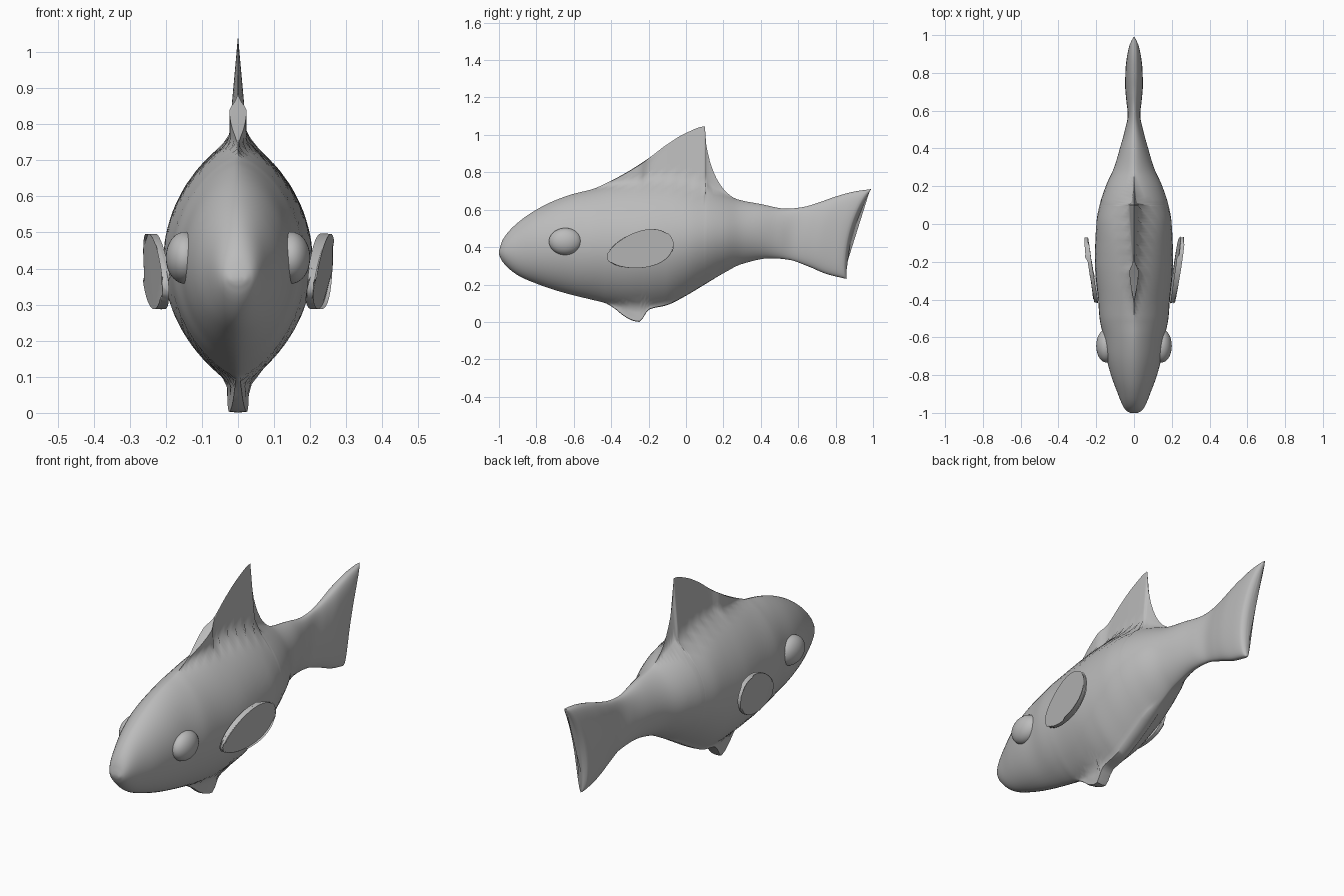
import bpy, bmesh, math
from mathutils import Matrix, Vector

if "Cube" in bpy.data.objects:
    bpy.data.objects.remove(bpy.data.objects["Cube"])

grey = bpy.data.materials.new("plain grey")
grey.diffuse_color = (0.5, 0.5, 0.5, 1)
grey.use_nodes = True
grey.node_tree.nodes["Principled BSDF"].inputs["Base Color"].default_value = grey.diffuse_color


def curve(pts):
    """Monotone cubic through (y, value) points."""
    d = [(b[1] - a[1]) / (b[0] - a[0]) for a, b in zip(pts, pts[1:])]
    m = [d[0]] + [2 * p * q / (p + q) if p * q > 0 else 0 for p, q in zip(d, d[1:])] + [d[-1]]

    def f(y):
        i = 0
        while i < len(pts) - 2 and y > pts[i + 1][0]:
            i += 1
        (y0, a), (y1, b) = pts[i], pts[i + 1]
        h = y1 - y0
        t = min(max((y - y0) / h, 0), 1)
        return ((2*t**3 - 3*t*t + 1) * a + (t**3 - 2*t*t + t) * h * m[i]
                + (3*t*t - 2*t**3) * b + (t**3 - t*t) * h * m[i + 1])
    return f


def finish(bm, name):
    bmesh.ops.recalc_face_normals(bm, faces=bm.faces)
    mesh = bpy.data.meshes.new(name)
    bm.to_mesh(mesh)
    bm.free()
    mesh.materials.append(grey)
    ob = bpy.data.objects.new(name, mesh)
    bpy.context.collection.objects.link(ob)
    bpy.ops.object.select_all(action='DESELECT')
    bpy.context.view_layer.objects.active = ob
    ob.select_set(True)
    bpy.ops.object.shade_smooth_by_angle(angle=math.radians(50))
    return ob


# Side outline (with fins), body core without fins, half width and roundness
top = curve([(-1, .38), (-.98, .44), (-.9, .53), (-.8, .6), (-.7, .65), (-.6, .685), (-.5, .71),
             (-.4, .755), (-.3, .81), (-.2, .875), (-.1, .95), (0, 1.01), (.1, 1.045),
             (.108, .95), (.13, .85), (.17, .755), (.22, .69), (.27, .657), (.4, .63),
             (.54, .605), (.62, .613), (.7, .635), (.8, .67), (.9, .697), (.99, .71)])
bottom = curve([(-1, .36), (-.98, .32), (-.9, .25), (-.8, .205), (-.7, .17), (-.6, .142),
                (-.5, .118), (-.43, .1), (-.38, .07), (-.33, .03), (-.28, .005), (-.25, 0),
                (-.23, .02), (-.2, .065), (-.1, .09), (0, .14), (.1, .2), (.2, .26), (.3, .31),
                (.45, .34), (.57, .332), (.7, .3), (.85, .255), (.99, .23)])
core_top = curve([(-.5, .71), (-.3, .75), (-.1, .765), (.1, .725), (.27, .657)])
core_bottom = curve([(-.43, .1), (-.28, .08), (-.2, .078), (-.1, .09)])
width = curve([(-1, .02), (-.985, .045), (-.95, .065), (-.9, .085), (-.8, .122), (-.7, .147),
               (-.6, .162), (-.5, .182), (-.4, .19), (-.2, .207), (0, .2), (.1, .182),
               (.2, .15), (.3, .105), (.4, .075), (.5, .048), (.6, .033), (.7, .041),
               (.8, .047), (.9, .045), (.965, .038), (.985, .022), (.99, .01)])
power = curve([(-1, .5), (-.6, .65), (-.2, .78), (.2, .75), (.6, .45), (1, .35)])

# Body with dorsal, belly and tail fins lofted as one skin
N = 26
stations = sorted([-1 + 1.97 * i / 110 for i in range(111)]
                  + [-.995, -.99, .1, .102, .105, .108, .112, .975, .98, .985, .988, .99])
bm = bmesh.new()
rings = []
for y in stations:
    zt, zb, w, p = top(y), bottom(y), width(y), power(y)
    ct = min(zt, core_top(y)) if -.5 < y < .27 else zt
    cb = max(zb, core_bottom(y)) if -.43 < y < -.1 else zb
    half = []
    for j in range(N + 1):
        s = (1 - math.cos(math.pi * j / N)) / 2
        z = zb + (zt - zb) * s
        t = min(abs((z - (ct + cb) / 2) / ((ct - cb) / 2)), 1)
        core = w * (1 - t * t) ** p
        blade = max(min(.09 * (zt - z), .03, .3 * (zt - ct)),
                    min(.5 * (z - zb), .03, .3 * (cb - zb)), 0)
        x = (core ** 3 + blade ** 3) ** (1 / 3) if 0 < j < N else 0
        yy = y
        if y > .5:   # tail stations bend into the forked rear edge
            yy = y - (y - .5) * .27 * (1 - s ** 2.3)
        half.append((x, yy, z))
    loop = half + [(-x, yy, z) for x, yy, z in half[-2:0:-1]]
    rings.append([bm.verts.new(c) for c in loop])
for a, b in zip(rings, rings[1:]):
    for k in range(len(a)):
        n = (k + 1) % len(a)
        bm.faces.new((a[k], a[n], b[n], b[k]))
bm.faces.new(rings[0])
bm.faces.new(rings[-1])
finish(bm, "body")

for side, label in ((1, "right"), (-1, "left")):
    # Eye: flattened dome set into the head
    bm = bmesh.new()
    bmesh.ops.create_uvsphere(bm, u_segments=32, v_segments=20, radius=1,
                              matrix=Matrix.Translation((side * .147, -.645, .43))
                              @ Matrix.Diagonal((.053, .088, .072, 1)))
    finish(bm, label + "_eye")

    # Side fin: thin egg-shaped disc, tilted up and flared out to the rear
    bm = bmesh.new()
    bmesh.ops.create_cone(bm, cap_ends=True, segments=48, radius1=1, radius2=1, depth=2)
    tilt, flare = math.radians(14), math.radians(8)
    for v in bm.verts:
        u, q, n = v.co.x * .178, v.co.y * .097 * (1 + .2 * v.co.x), v.co.z * .009
        a = u * math.cos(tilt) - q * math.sin(tilt)
        c = u * math.sin(tilt) + q * math.cos(tilt)
        out = .227 + n + a * math.sin(flare) + c * .06
        v.co = Vector((side * out, -.245 + a * math.cos(flare), .385 + c))
    rim = [e for e in bm.edges if any(len(f.verts) > 4 for f in e.link_faces)]
    bmesh.ops.bevel(bm, geom=rim, offset=.006, segments=3, profile=.5, affect='EDGES')
    finish(bm, label + "_side_fin")
